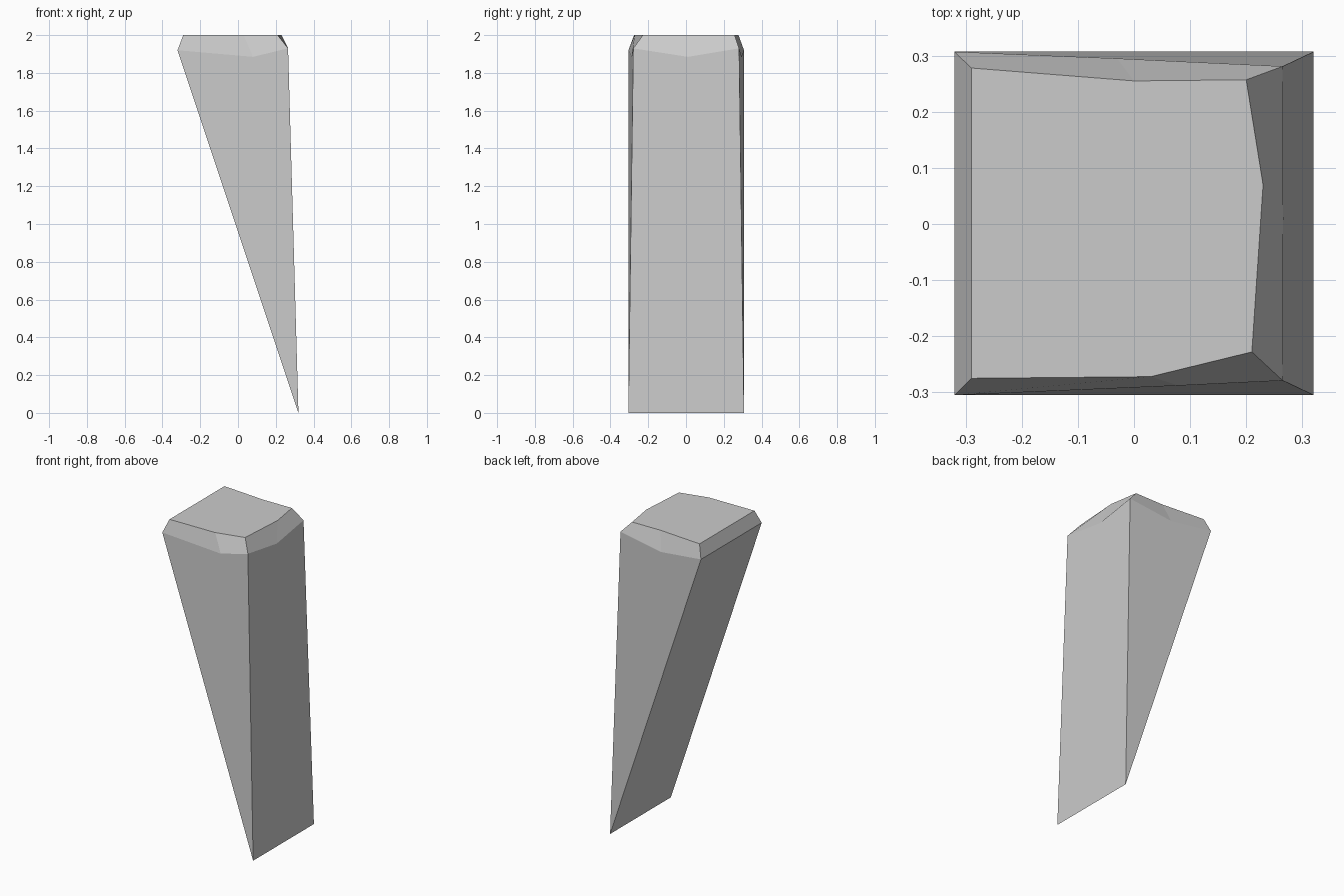
import bpy
import bmesh

cube = bpy.data.objects.get("Cube")
if cube:
    bpy.data.objects.remove(cube, do_unlink=True)

# Plain grey stone
stone = bpy.data.materials.new("plain grey")
stone.use_nodes = True
grey = (0.6, 0.6, 0.6, 1)
stone.diffuse_color = grey
stone.node_tree.nodes["Principled BSDF"].inputs["Base Color"].default_value = grey

# Matching outlines, counterclockwise from the front left corner
rim = [(-0.32, -0.305, 1.92), (0.08, -0.288, 1.885), (0.265, -0.279, 1.93),
       (0.266, 0.01, 1.885), (0.265, 0.281, 1.93), (-0.03, 0.295, 1.885),
       (-0.32, 0.307, 1.92)]
cap = [(-0.29, -0.275), (0.03, -0.272), (0.21, -0.228), (0.23, 0.07),
       (0.2, 0.257), (0, 0.255), (-0.29, 0.278)]

bm = bmesh.new()
low = [bm.verts.new(p) for p in rim]
high = [bm.verts.new((x, y, 2)) for x, y in cap]
tip_front = bm.verts.new((0.32, -0.305, 0))
tip_back = bm.verts.new((0.32, 0.307, 0))

# Flat top and chipped bevel
bm.faces.new(high)
for i in range(len(low)):
    j = (i + 1) % len(low)
    bm.faces.new((low[i], low[j], high[j], high[i]))

# Wedge sides running down to the bottom edge
bm.faces.new((tip_front, low[2], low[1], low[0]))
bm.faces.new((tip_front, tip_back, low[4], low[3], low[2]))
bm.faces.new((tip_back, low[6], low[5], low[4]))
bm.faces.new((tip_back, tip_front, low[0], low[6]))
bmesh.ops.recalc_face_normals(bm, faces=bm.faces)

mesh = bpy.data.meshes.new("stone_wedge")
bm.to_mesh(mesh)
bm.free()
mesh.materials.append(stone)
wedge = bpy.data.objects.new("stone_wedge", mesh)
bpy.context.collection.objects.link(wedge)
